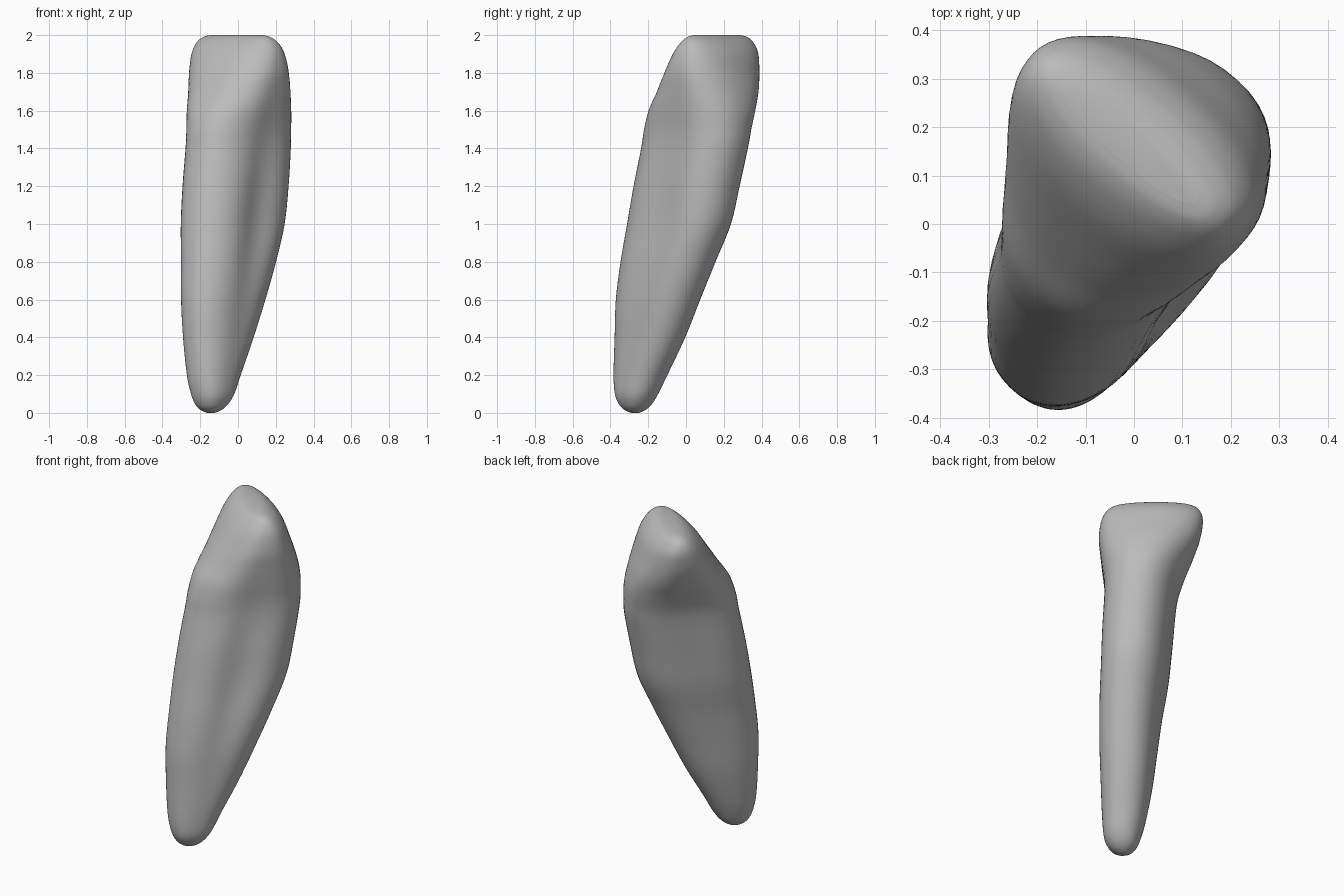
import bpy, bmesh, math

SIDES, STEPS = 56, 7

cube = bpy.data.objects.get("Cube")
if cube:
    bpy.data.objects.remove(cube, do_unlink=True)


def make_material(name, color):
    mat = bpy.data.materials.new(name)
    mat.use_nodes = True
    mat.diffuse_color = color
    mat.node_tree.nodes["Principled BSDF"].inputs["Base Color"].default_value = color
    return mat


# Cross-sections, root tip to biting edge:
# height, centre x, centre y, half width, half depth, turn in degrees
sections = [
    (0.0, -.143, -.27, .02, .02, 45),
    (.015, -.143, -.27, .052, .054, 45),
    (.045, -.14, -.268, .08, .087, 45),
    (.1, -.134, -.262, .103, .118, 45),
    (.2, -.128, -.241, .122, .152, 45),
    (.4, -.104, -.191, .147, .21, 45),
    (.6, -.078, -.148, .167, .257, 45),
    (.8, -.05, -.095, .184, .292, 45),
    (1.0, -.028, -.037, .2, .32, 45),
    (1.2, -.013, .003, .207, .325, 45),
    (1.4, 0, .044, .21, .323, 44),
    (1.5, .002, .06, .218, .317, 43),
    (1.6, .002, .081, .24, .298, 42),
    (1.7, .002, .11, .267, .255, 41),
    (1.8, 0, .132, .287, .207, 40),
    (1.9, -.003, .153, .286, .157, 40),
    (1.96, -.006, .162, .262, .11, 40),
    (1.99, -.008, .164, .225, .068, 41),
    (2.0, -.008, .164, .18, .035, 41),
]


def smooth_between(a, b, c, d, t):
    """Catmull-Rom blend of four sections between b and c."""
    return [q + .5 * t * (r - p + t * (2 * p - 5 * q + 4 * r - s + t * (3 * (q - r) + s - p)))
            for p, q, r, s in zip(a, b, c, d)]


def bump(x, middle, spread):
    return math.exp(-((x - middle) / spread) ** 2)


def power(x, n):
    return math.copysign(abs(x) ** n, x)


def ring_points(section):
    z, cx, cy, width, depth, turn = section
    angle = math.radians(turn)
    c, s = math.cos(angle), math.sin(angle)
    taper = .05 * bump(z, 1.75, .3)       # crown is wider on its outer face
    for i in range(SIDES):
        a = math.tau * i / SIDES
        u, v = power(math.cos(a), .9), power(math.sin(a), .9)
        # Shallow root grooves, deeper on the left side
        groove = (.2 if u > 0 else .07) * bump(z, 1.05, .5)
        u *= (1 + taper * v) * (1 - groove * bump(v, .05, .4))
        u, v = u * width, v * depth
        yield cx + u * c + v * s, cy - u * s + v * c, min(max(z, 0), 2)


# Tooth body: smooth loft through the sections
rows = []
last = len(sections) - 1
for k in range(last):
    four = [sections[min(max(k + j, 0), last)] for j in (-1, 0, 1, 2)]
    rows += [smooth_between(*four, t / STEPS) for t in range(STEPS)]
rows.append(sections[-1])

bm = bmesh.new()
rings = [[bm.verts.new(p) for p in ring_points(row)] for row in rows]
for low, high in zip(rings, rings[1:]):
    for i in range(SIDES):
        j = (i + 1) % SIDES
        bm.faces.new((low[i], low[j], high[j], high[i]))
bm.faces.new(rings[0][::-1])
bm.faces.new(rings[-1])
bmesh.ops.recalc_face_normals(bm, faces=bm.faces)
for face in bm.faces:
    face.smooth = True

mesh = bpy.data.meshes.new("tooth")
bm.to_mesh(mesh)
bm.free()
mesh.materials.append(make_material("plain grey", (.5, .5, .5, 1)))
tooth = bpy.data.objects.new("tooth", mesh)
bpy.context.collection.objects.link(tooth)
